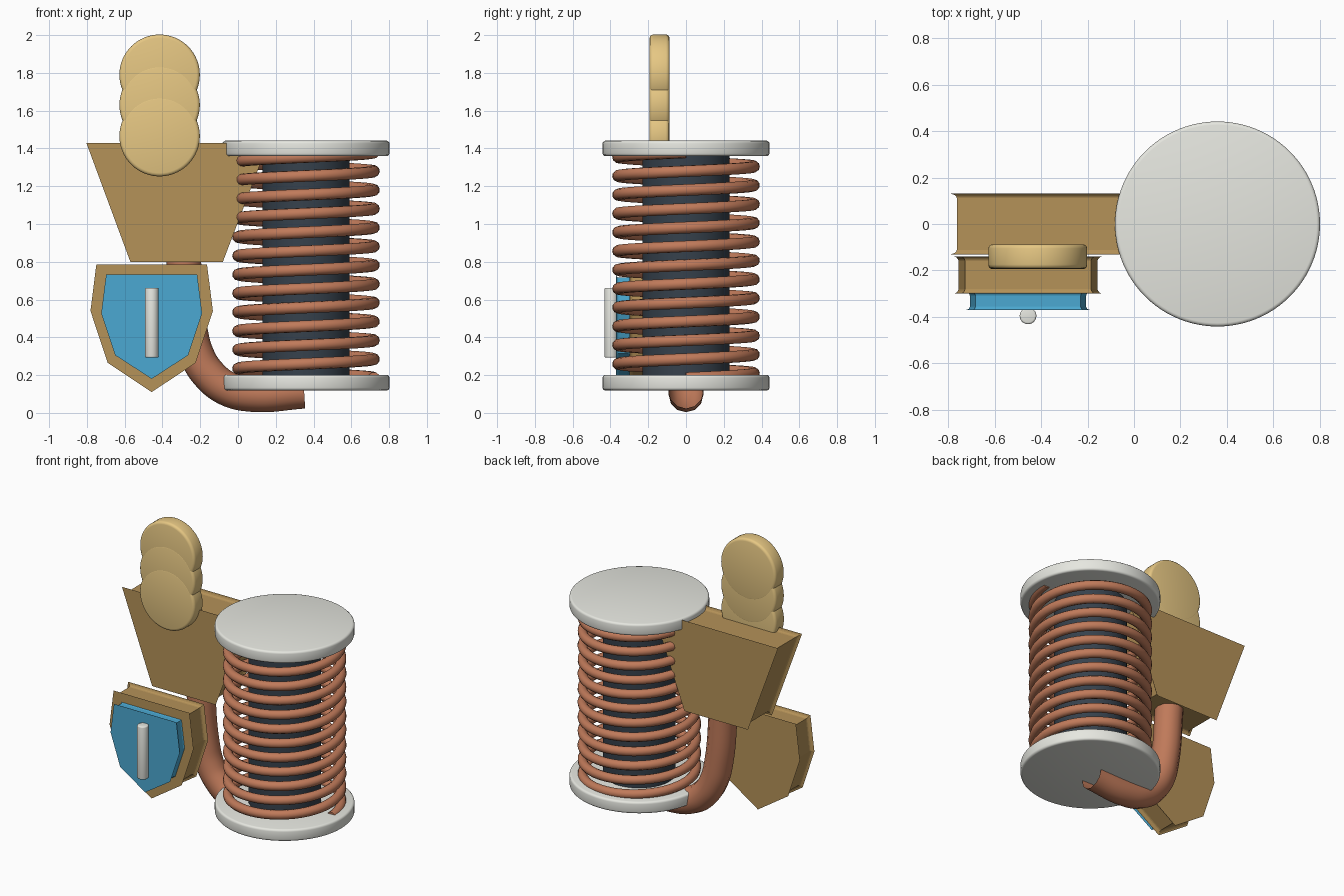
import bpy, bmesh, math
from mathutils import Vector

if "Cube" in bpy.data.objects:
    bpy.data.objects.remove(bpy.data.objects["Cube"])


def lin(c):
    c /= 255
    return c / 12.92 if c <= 0.04045 else ((c + 0.055) / 1.055) ** 2.4


def material(name, r, g, b):
    m = bpy.data.materials.new(name)
    m.diffuse_color = (lin(r), lin(g), lin(b), 1)
    m.use_nodes = True
    m.node_tree.nodes["Principled BSDF"].inputs["Base Color"].default_value = m.diffuse_color
    return m


BRASS = material("dark_brass", 181, 146, 88)
GOLD = material("pale_gold", 230, 199, 131)
GREY = material("light_grey", 230, 231, 224)
COPPER = material("copper", 192, 122, 90)
DARK = material("dark_slate", 54, 65, 76)
BLUE = material("blue", 75, 169, 210)


def cylinder(name, mat, loc, radius, depth, bevel=0.0, along_y=False, sides=64):
    rot = (math.pi / 2, 0, 0) if along_y else (0, 0, 0)
    bpy.ops.mesh.primitive_cylinder_add(vertices=sides, radius=radius, depth=depth,
                                        location=loc, rotation=rot)
    ob = bpy.context.object
    ob.name = name
    ob.data.materials.append(mat)
    if bevel:
        bpy.ops.object.shade_smooth()
        mod = ob.modifiers.new("rounded_rim", 'BEVEL')
        mod.width = bevel
        mod.segments = 3
        mod.limit_method = 'ANGLE'
        mod.angle_limit = math.radians(40)
    else:
        bpy.ops.object.shade_smooth_by_angle(angle=math.radians(35))
    return ob


def inset(points, d):
    """Offset a clockwise outline (x, z) inward by d."""
    out = []
    n = len(points)
    for i in range(n):
        p, a, b = (Vector(points[j % n]) for j in (i, i - 1, i + 1))
        e1, e2 = (p - a).normalized(), (b - p).normalized()
        n1, n2 = Vector((e1.y, -e1.x)), Vector((e2.y, -e2.x))
        m = (n1 + n2).normalized()
        out.append(p + m * (d / m.dot(n1)))
    return out


def flanged_plate(name, mat, outline, y0, y1, d, rim):
    """Slab with flat faces and a hollow groove around its edge."""
    steps = [(math.sin(t * math.pi / 8), 1 - math.cos(t * math.pi / 8)) for t in range(5)]
    layers = [(y0 + rim * b, d * a) for a, b in steps]
    layers += [(y1 - rim * b, d * a) for a, b in reversed(steps)]
    bm = bmesh.new()
    rings = [[bm.verts.new((p[0], y, p[1])) for p in inset(outline, off)]
             for y, off in layers]
    n = len(outline)
    for r0, r1 in zip(rings, rings[1:]):
        for i in range(n):
            j = (i + 1) % n
            bm.faces.new((r0[i], r0[j], r1[j], r1[i]))
    bm.faces.new(rings[0])
    bm.faces.new(rings[-1])
    bmesh.ops.recalc_face_normals(bm, faces=bm.faces)
    me = bpy.data.meshes.new(name)
    bm.to_mesh(me)
    bm.free()
    me.materials.append(mat)
    ob = bpy.data.objects.new(name, me)
    bpy.context.collection.objects.link(ob)
    return ob


def tube(name, mat, points, radius, smooth_path, caps, res):
    cu = bpy.data.curves.new(name, 'CURVE')
    cu.dimensions = '3D'
    cu.bevel_depth = radius
    cu.bevel_resolution = res
    cu.use_fill_caps = caps
    if smooth_path:
        sp = cu.splines.new('BEZIER')
        sp.bezier_points.add(len(points) - 1)
        for bp, p in zip(sp.bezier_points, points):
            bp.co = p
            bp.handle_left_type = bp.handle_right_type = 'AUTO'
        sp.resolution_u = 8
    else:
        sp = cu.splines.new('POLY')
        sp.points.add(len(points) - 1)
        for q, p in zip(sp.points, points):
            q.co = (*p, 1)
    sp.use_smooth = True
    cu.materials.append(mat)
    ob = bpy.data.objects.new(name, cu)
    bpy.context.collection.objects.link(ob)
    return ob


# Coil drum: end plates, core and winding
CX = 0.36
cylinder("bottom_end_plate", GREY, (CX, 0, 0.16), 0.442, 0.082, 0.015, sides=96)
cylinder("top_end_plate", GREY, (CX, 0, 1.40), 0.442, 0.082, 0.015, sides=96)
cylinder("coil_core", DARK, (CX, 0, 0.78), 0.23, 1.18)

TURNS, SEG = 12, 48
winding = []
for i in range(TURNS * SEG + 1):
    a = 2 * math.pi * i / SEG
    winding.append((CX + 0.36 * math.cos(a), 0.36 * math.sin(a), 0.185 + 0.0995 * i / SEG))
tube("coil_winding", COPPER, winding, 0.031, False, True, 3)

# Bent pipe from under the drum up to the hopper
path = [(0.35, 0.115), (0.07, 0.098), (-0.06, 0.13), (-0.155, 0.205),
        (-0.215, 0.3), (-0.255, 0.45), (-0.29, 0.83)]
tube("bent_pipe", COPPER, [(x, 0, z) for x, z in path], 0.092, True, False, 4)

# Hopper and shield, outlines as mirrored halves
hopper = [(-0.803, 1.43), (0.16, 1.43), (-0.08, 0.80), (-0.57, 0.80)]
flanged_plate("hopper", BRASS, hopper, -0.132, 0.132, 0.027, 0.02)


def shield_outline(half, tip_z, cx=-0.457):
    right = [(cx + w, z) for w, z in half]
    left = [(cx - w, z) for w, z in reversed(half)]
    return right + [(cx, tip_z)] + left


flanged_plate("shield_back", BRASS,
              shield_outline([(0.293, 0.785), (0.324, 0.54), (0.233, 0.265)], 0.11),
              -0.30, -0.14, 0.024, 0.02)
flanged_plate("shield_front", BLUE,
              shield_outline([(0.241, 0.732), (0.267, 0.527), (0.193, 0.305)], 0.18),
              -0.37, -0.295, 0.016, 0.015)

# Handle bar on the shield
cylinder("shield_bar", GREY, (-0.457, -0.396, 0.477), 0.036, 0.37, 0.008, sides=32)

# Stack of overlapping round tokens
for i, z in enumerate((1.79, 1.63, 1.465)):
    cylinder("token_%d" % (i + 1), GOLD, (-0.415, -0.14 - 0.001 * i, z), 0.213, 0.105,
             0.018, along_y=True)
